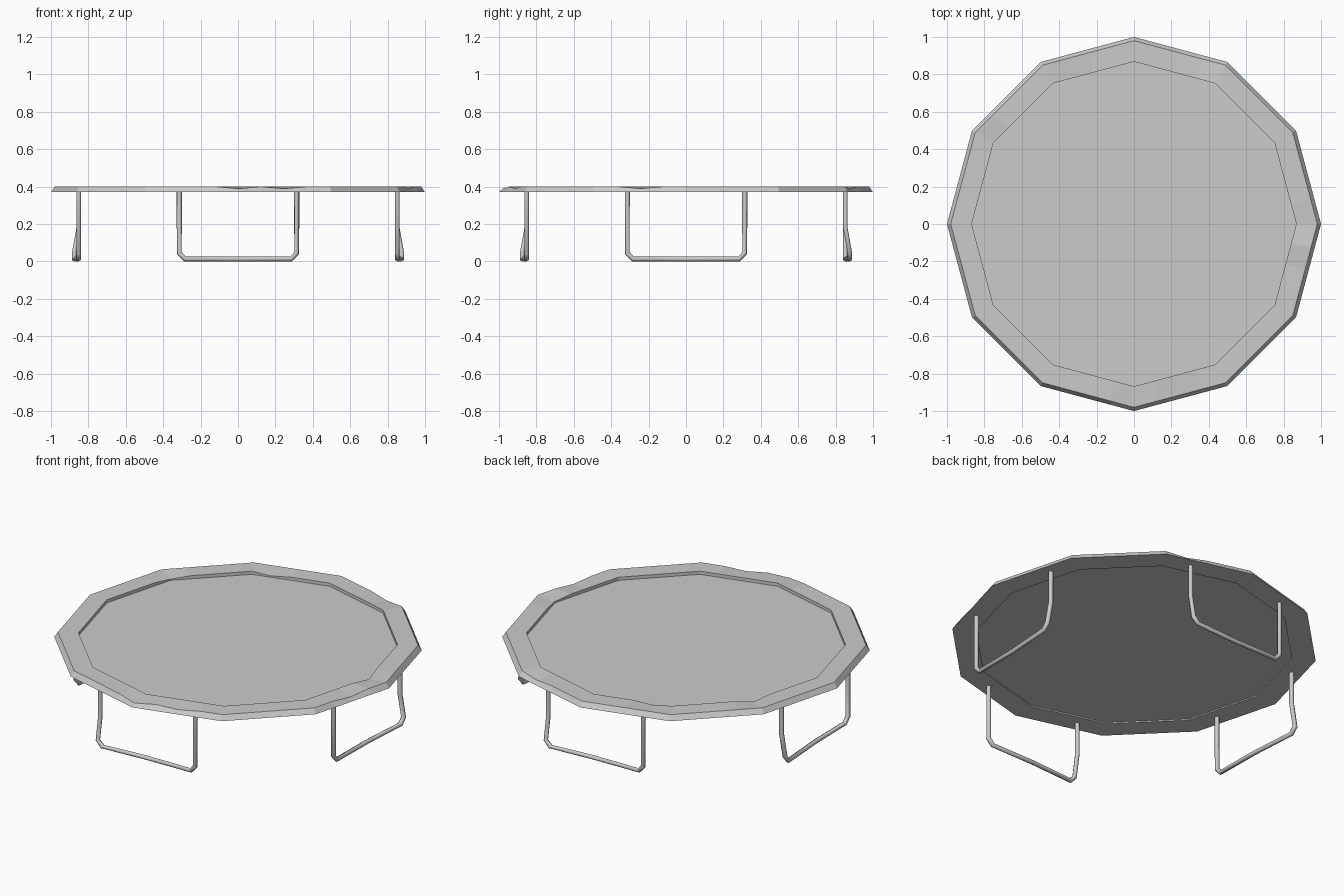
import bpy, bmesh, math
from mathutils import Vector

if "Cube" in bpy.data.objects:
    bpy.data.objects.remove(bpy.data.objects["Cube"])

SIDES, SUB = 12, 4


def ring_point(k, radius, z):
    # point on a straight-sided polygon, SUB steps per side
    i, f = divmod(k, SUB)
    a, b = (Vector((math.cos(math.tau * j / SIDES), math.sin(math.tau * j / SIDES), 0))
            for j in (i, i + 1))
    p = a.lerp(b, f / SUB) * radius
    p.z = z
    return p


def finish(name, bm):
    bmesh.ops.recalc_face_normals(bm, faces=bm.faces)
    mesh = bpy.data.meshes.new(name)
    bm.to_mesh(mesh)
    bm.free()
    obj = bpy.data.objects.new(name, mesh)
    bpy.context.collection.objects.link(obj)
    return obj


# Padded rim: four-point section around the polygon, with a few small dents
section = [(1.0, 0.37), (0.98, 0.40), (0.868, 0.40), (0.868, 0.37)]
dents = {1: (46, 38, 36, 9), 2: (0, 15, 20)}
bm = bmesh.new()
n = SIDES * SUB
rows = []
for s, (r, z) in enumerate(section):
    rows.append([bm.verts.new(ring_point(k, r, z - (0.011 if k in dents.get(s, ()) else 0)))
                 for k in range(n)])
for s in range(4):
    a, b = rows[s], rows[(s + 1) % 4]
    for k in range(n):
        m = (k + 1) % n
        bm.faces.new((a[k], a[m], b[m], b[k]))
finish("rim_pad", bm)

# Jumping mat: thin recessed plate
bm = bmesh.new()
low = [bm.verts.new(ring_point(k * SUB, 0.868, 0.377)) for k in range(SIDES)]
high = [bm.verts.new(ring_point(k * SUB, 0.868, 0.381)) for k in range(SIDES)]
bm.faces.new(low[::-1])
bm.faces.new(high)
for k in range(SIDES):
    m = (k + 1) % SIDES
    bm.faces.new((low[k], low[m], high[m], high[k]))
finish("mat", bm)


# U-shaped tube legs, each with one post kicked outwards near the floor
def leg(name, angle, side):
    t, r, kick = 0.314, 0.852, 0.876
    path = [(-t, r, 0.379), (-t, r, 0.045), (-t + 0.03, r, 0.013), (0, r + 0.004, 0.013),
            (t - 0.03, kick, 0.013), (t, kick, 0.045), (t, r, 0.18), (t, r, 0.379)]
    curve = bpy.data.curves.new(name, 'CURVE')
    curve.dimensions = '3D'
    curve.bevel_depth = 0.0135
    curve.bevel_resolution = 1
    curve.use_fill_caps = True
    spline = curve.splines.new('POLY')
    spline.points.add(len(path) - 1)
    for p, (x, y, z) in zip(spline.points, path):
        p.co = (x * side, -y, z, 1)
    obj = bpy.data.objects.new(name, curve)
    obj.rotation_euler.z = math.radians(angle)
    bpy.context.collection.objects.link(obj)


for name, angle, side in (("front_leg", 0, -1), ("right_leg", 90, 1),
                          ("back_leg", 180, -1), ("left_leg", 270, -1)):
    leg(name, angle, side)
